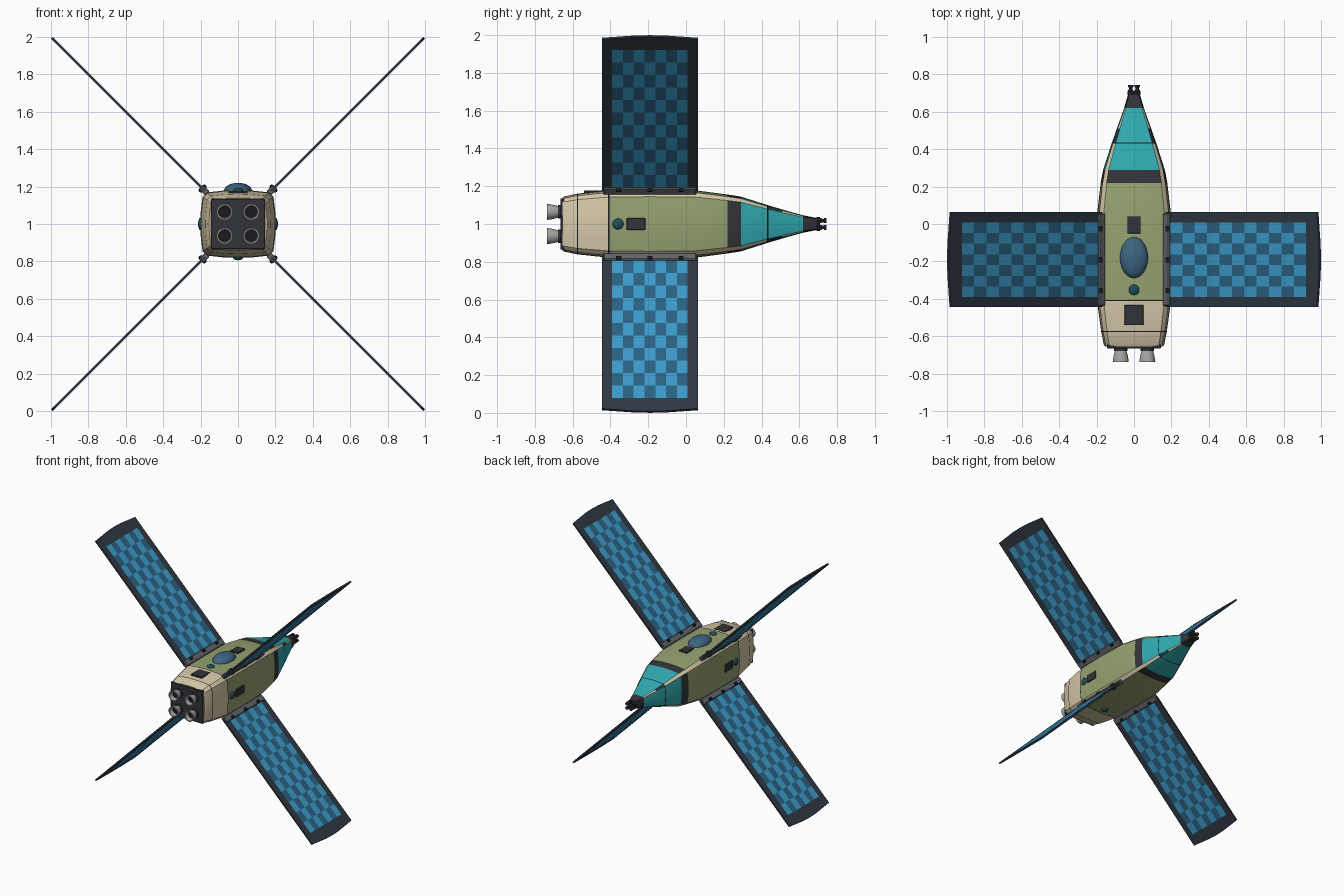
import bpy, bmesh
from math import pi, radians
from mathutils import Matrix, Vector

if "Cube" in bpy.data.objects:
    bpy.data.objects.remove(bpy.data.objects["Cube"])

def mat(name, hexcol):
    m = bpy.data.materials.new(name)
    rgb = [int(hexcol[i:i + 2], 16) / 255 for i in (0, 2, 4)]
    m.diffuse_color = [c ** 2.2 for c in rgb] + [1]
    m.use_nodes = True
    m.node_tree.nodes["Principled BSDF"].inputs["Base Color"].default_value = m.diffuse_color
    return m

M = {k: mat(k, v) for k, v in dict(
    beige="D6C8A8", green="94A070", teal="33A9B0", dark="36373C", black="1E2023",
    frame="333B45", cell_light="3F9CCB", cell_dark="2F6384", steel="62666B",
    nozzle="A5A49F", glass="3F6580", lens="24505A").items()}

def make(name, bm, mats, smooth=None, matrix=None):
    bmesh.ops.recalc_face_normals(bm, faces=bm.faces)
    me = bpy.data.meshes.new(name)
    bm.to_mesh(me)
    bm.free()
    for k in mats:
        me.materials.append(M[k])
    ob = bpy.data.objects.new(name, me)
    bpy.context.collection.objects.link(ob)
    if matrix:
        ob.matrix_world = matrix
    if smooth:
        bpy.ops.object.select_all(action='DESELECT')
        ob.select_set(True)
        bpy.context.view_layer.objects.active = ob
        bpy.ops.object.shade_smooth_by_angle(angle=radians(smooth))
    return ob

def box(name, loc, size, col, matrix=None):
    bm = bmesh.new()
    bmesh.ops.create_cube(bm, size=1, matrix=Matrix.Translation(loc) @ Matrix.Diagonal((*size, 1)))
    bmesh.ops.bevel(bm, geom=bm.edges[:], offset=min(size) * 0.15, segments=1, affect='EDGES')
    return make(name, bm, [col], matrix=matrix)

def dome(name, loc, size, col):
    bm = bmesh.new()
    bmesh.ops.create_uvsphere(bm, u_segments=24, v_segments=12, radius=1,
                              matrix=Matrix.Translation(loc) @ Matrix.Diagonal((*size, 1)))
    return make(name, bm, [col], 60)

def lathe(name, profile, loc, col, n=20, matrix=None):
    """Revolve (radius, y) pairs round the y axis."""
    bm = bmesh.new()
    vs = [bm.verts.new((r, y, 0)) for r, y in profile]
    es = [bm.edges.new(p) for p in zip(vs, vs[1:])]
    bmesh.ops.spin(bm, geom=vs + es, cent=(0, 0, 0), axis=(0, 1, 0), angle=2 * pi, steps=n)
    bmesh.ops.remove_doubles(bm, verts=bm.verts, dist=1e-5)
    bmesh.ops.translate(bm, verts=bm.verts, vec=loc)
    return make(name, bm, [col], 35, matrix)

# Hull: rounded-square rings lofted along y; (y, half width, half height, side colour, edge colour)
HULL = [(-0.655, .155, .140, "beige", "beige"), (-0.645, .162, .146, "beige", "beige"),
        (-0.578, .175, .160, "black", "black"), (-0.572, .176, .161, "beige", "beige"),
        (-0.413, .198, .178, "black", "black"), (-0.406, .198, .178, "green", "beige"),
        (-0.190, .202, .181, "green", "beige"), (0.060, .197, .177, "green", "beige"),
        (0.220, .178, .156, "dark", "beige"), (0.290, .165, .145, "teal", "beige"),
        (0.430, .120, .101, "black", "black"), (0.436, .118, .099, "teal", "dark"),
        (0.510, .092, .077, "teal", "beige"), (0.620, .053, .046, "dark", "dark"),
        (0.700, .030, .030, "dark", "dark")]
HMATS = ["beige", "green", "teal", "dark", "black"]

def ring(hx, hz):
    c, b = 0.12 * hx, 0.06 * hx          # corner chamfer, side bulge
    pts = []
    for k in range(4):
        w, h = ((hx, hz), (hz, hx))[k % 2]
        for t in (-1, -.5, 0, .5, 1):
            u, v = t * (w - b - c), h - b * t * t
            for _ in range(k):
                u, v = v, -u
            pts.append((u, v))
    return pts

bm = bmesh.new()
rings = [[bm.verts.new((x, y, 1 + z)) for x, z in ring(hx, hz)] for y, hx, hz, _, _ in HULL]
for (y, _, _, side, edge), a, b in zip(HULL, rings, rings[1:]):
    for i in range(20):
        j = (i + 1) % 20
        f = bm.faces.new((a[i], a[j], b[j], b[i]))
        f.material_index = HMATS.index(edge if i % 5 == 4 else side)
bm.faces.new(rings[0])
bm.faces.new(rings[-1]).material_index = HMATS.index("dark")
make("hull", bm, HMATS, 25)

# Engine plate and four nozzles
box("engine_plate", (0, -0.655, 1), (0.29, 0.02, 0.27), "dark")
for sx in (-1, 1):
    for sz in (-1, 1):
        p = (sx * 0.071, 0, 1 + sz * 0.064)
        lathe("engine_collar", [(0, -.65), (.036, -.65), (.036, -.678), (0, -.678)], p, "dark")
        lathe("engine_nozzle", [(.026, -.668), (.033, -.685), (.039, -.71), (.043, -.737),
                                (.035, -.737), (.030, -.70)], p, "nozzle")
        lathe("nozzle_throat", [(0, -.70), (.030, -.70), (.035, -.735)], p, "black")
        # Nose barrels
        q = (sx * 0.018, 0, 1 + sz * 0.018)
        lathe("nose_barrel", [(0, .68), (.014, .68), (.014, .715), (.010, .72), (.010, .73),
                              (.014, .732), (.014, .743), (0, .743)], q, "dark", 10)
lathe("nose_collar", [(0, .69), (.036, .69), (.036, .71), (0, .71)], (0, 0, 1), "black", 12)

# Roof details
dome("roof_canopy", (0, -0.18, 1.178), (0.075, 0.11, 0.042), "glass")
box("roof_hatch", (0, -0.005, 1.18), (0.072, 0.092, 0.012), "dark")
box("rear_hatch", (0, -0.487, 1.171), (0.1, 0.108, 0.012), "dark").rotation_euler = (0, 0, 0)
dome("roof_lens", (0, -0.352, 1.18), (0.028, 0.028, 0.014), "lens")
dome("belly_lens", (0, -0.352, 0.82), (0.028, 0.028, 0.014), "lens")
# Side details
for s in (-1, 1):
    dome("side_lens", (s * 0.2, -0.36, 1), (0.014, 0.029, 0.029), "lens")
    box("side_hatch", (s * 0.202, -0.265, 1), (0.014, 0.1, 0.062), "dark")

# Four solar wings on the diagonals
YC, HW, T = -0.191, 0.254, 0.0065
for k in range(4):
    mx = Matrix.Translation((0, 0, 1)) @ Matrix.Rotation(radians(45 + 90 * k), 4, 'Y')
    # frame slab with a gently bowed tip
    bm = bmesh.new()
    outline = [(.25, -HW), (1.388, -HW), (1.405, -.08), (1.407, 0), (1.405, .08), (1.388, HW), (.25, HW)]
    f = bm.faces.new([bm.verts.new((x, YC + y, -T)) for x, y in outline])
    ext = bmesh.ops.extrude_face_region(bm, geom=[f])["geom"]
    bmesh.ops.translate(bm, vec=(0, 0, 2 * T), verts=[v for v in ext if isinstance(v, bmesh.types.BMVert)])
    make("wing_frame", bm, ["frame"], matrix=mx)
    # checkered cells on both faces
    for s in (-1, 1):
        bm = bmesh.new()
        g = [[bm.verts.new((.28 + 1.03 * i / 11, YC - .2 + .4 * j / 7, 0))
              for j in range(8)] for i in range(12)]
        for i in range(11):
            for j in range(7):
                q = [g[i][j], g[i + 1][j], g[i + 1][j + 1], g[i][j + 1]]
                bm.faces.new(q if s > 0 else q[::-1]).material_index = (i + j) % 2
        ob = make("wing_cells", bm, ["cell_light", "cell_dark"],
                  matrix=mx @ Matrix.Translation((0, 0, s * (T + .0015))))
        if (ob.data.polygons[0].normal.z > 0) != (s > 0):
            ob.data.flip_normals()
    # hinge rail with knuckles
    box("wing_hinge", (.256, YC, 0), (.05, 2 * HW - .015, .034), "steel", mx)
    for y in (-.165, 0, .165):
        lathe("hinge_knuckle", [(0, -.014), (.013, -.014), (.013, .014), (0, .014)],
              (0, 0, 0), "black", 12, mx @ Matrix.Translation((.268, YC + y, .012)))
        lathe("hinge_knuckle", [(0, -.014), (.013, -.014), (.013, .014), (0, .014)],
              (0, 0, 0), "black", 12, mx @ Matrix.Translation((.268, YC + y, -.012)))
